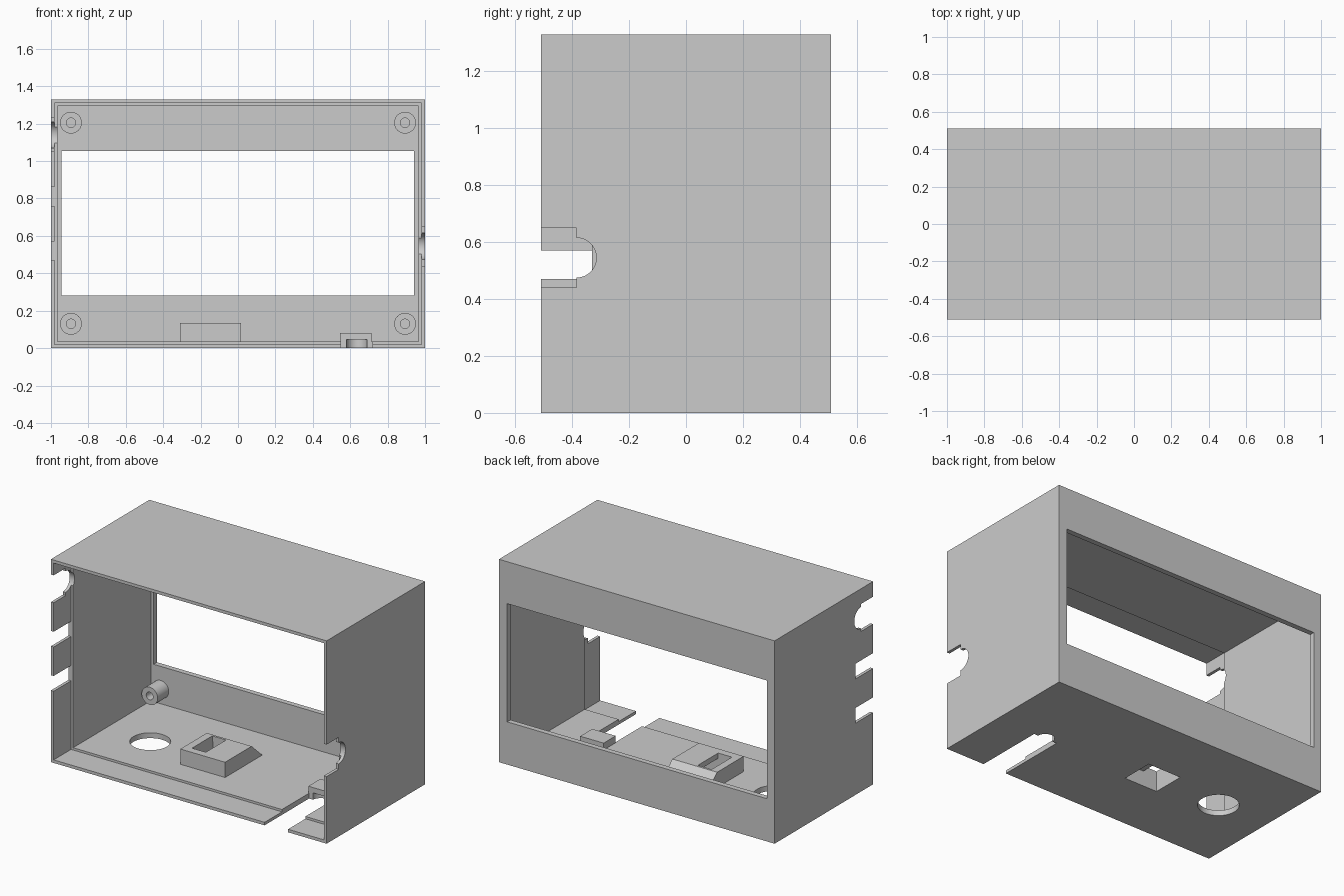
import bpy, bmesh, math
from mathutils import Matrix, Vector

if "Cube" in bpy.data.objects:
    bpy.data.objects.remove(bpy.data.objects["Cube"], do_unlink=True)

W, D, H = 1.0, 0.51, 1.33      # half width, half depth, height
WALL, LIP, STEP = 0.035, 0.02, -0.33

grey = bpy.data.materials.new("light grey plastic")
grey.use_nodes = True
colour = (0.6, 0.6, 0.6, 1)
grey.diffuse_color = colour
grey.node_tree.nodes["Principled BSDF"].inputs["Base Color"].default_value = colour


def make(name, bm):
    bmesh.ops.recalc_face_normals(bm, faces=bm.faces)
    mesh = bpy.data.meshes.new(name)
    bm.to_mesh(mesh)
    bm.free()
    mesh.materials.append(grey)
    ob = bpy.data.objects.new(name, mesh)
    bpy.context.collection.objects.link(ob)
    return ob


def box(name, x, y, z):
    bm = bmesh.new()
    bmesh.ops.create_cube(bm, size=1)
    for v in bm.verts:
        v.co = Vector([(r[0] + r[1]) / 2 + c * (r[1] - r[0]) for r, c in zip((x, y, z), v.co)])
    return make(name, bm)


def prism(name, points, axis, lo, hi):
    """Extrude a 2D outline along x (outline in y, z) or z (outline in x, y)."""
    bm = bmesh.new()
    place = (lambda a, b: (lo, a, b)) if axis == "x" else (lambda a, b: (a, b, lo))
    face = bm.faces.new([bm.verts.new(place(*p)) for p in points])
    out = bmesh.ops.extrude_face_region(bm, geom=[face])
    shift = Vector((hi - lo, 0, 0)) if axis == "x" else Vector((0, 0, hi - lo))
    for v in out["geom"]:
        if isinstance(v, bmesh.types.BMVert):
            v.co += shift
    return make(name, bm)


def cylinder(name, centre, r, length, axis):
    bm = bmesh.new()
    turn = Matrix.Rotation(math.pi / 2, 4, "X") if axis == "y" else Matrix()
    bmesh.ops.create_cone(bm, cap_ends=True, segments=48, radius1=r, radius2=r,
                          depth=length, matrix=Matrix.Translation(centre) @ turn)
    return make(name, bm)


def keyhole(mid, half, r, shoulder):
    """Outline of an open notch with a round end: pairs of (depth y, across)."""
    arc = [(shoulder + r * math.sin(math.pi * i / 24), mid - r * math.cos(math.pi * i / 24))
           for i in range(25)]
    return [(-0.6, mid - half), (shoulder, mid - half)] + arc + [(shoulder, mid + half), (-0.6, mid + half)]


def combine(base, other, operation):
    mod = base.modifiers.new("combine", "BOOLEAN")
    mod.operation, mod.object, mod.solver = operation, other, "EXACT"
    bpy.context.view_layer.objects.active = base
    bpy.ops.object.modifier_apply(modifier=mod.name)
    bpy.data.objects.remove(other, do_unlink=True)


# Hollow shell, open at the front, with a thinner lip round the opening
case = box("case", (-W, W), (-D, D), (0, H))
cuts = [
    box("cavity", (-W + WALL, W - WALL), (-0.6, D - WALL), (WALL, H - WALL)),
    box("lip_recess", (-W + LIP, W - LIP), (-0.6, STEP), (LIP, H - LIP)),
    box("window", (-0.945, 0.94), (0.4, 0.6), (0.28, 1.055)),
]
for c in cuts:
    combine(case, c, "DIFFERENCE")

# Screw posts, socket housing and the stop behind the cable slot
sink = 0.02
posts = [(x, z) for x in (-0.893, 0.893) for z in (0.13, 1.205)]
adds = [cylinder("screw_post", (x, 0.425, z), 0.058, 0.13, "y") for x, z in posts]
adds.append(prism("socket_housing", [(-0.155, sink), (-0.155, 0.135), (0.12, 0.135),
                                     (0.23, WALL), (0.23, sink)], "x", -0.31, 0.015))
adds.append(box("slot_stop", (0.545, 0.715), (-0.05, 0.075), (sink, 0.08)))
for a in adds:
    combine(case, a, "UNION")

# Openings: post bores, floor hole, socket, side notches and cable slot
cuts = [cylinder("bore", (x, 0.39, z), 0.025, 0.12, "y") for x, z in posts]
cuts += [
    cylinder("floor_hole", (-0.64, 0.005, 0), 0.122, 0.2, "z"),
    box("socket_pocket", (-0.26, -0.02), (-0.105, 0.11), (-0.1, 0.1)),
    box("socket_mouth", (-0.26, -0.16), (-0.105, 0.105), (0.05, 0.2)),
    prism("right_notch", keyhole(0.545, 0.105, 0.07, -0.385), "x", 0.9, 1.1),
    prism("left_notch", keyhole(1.14, 0.09, 0.07, -0.385), "x", -1.1, -0.9),
    prism("cable_slot", [(b, a) for a, b in keyhole(0.635, 0.085, 0.055, -0.05)], "z", -0.1, 0.045),
]
cuts += [box("vent", (-1.1, -0.9), (-0.6, STEP), (z, z + 0.1)) for z in (0.47, 0.76)]
for c in cuts:
    combine(case, c, "DIFFERENCE")

# Smooth the round parts, keep the edges crisp
bpy.ops.object.select_all(action="DESELECT")
case.select_set(True)
bpy.context.view_layer.objects.active = case
bpy.ops.object.shade_smooth_by_angle(angle=math.radians(30))
